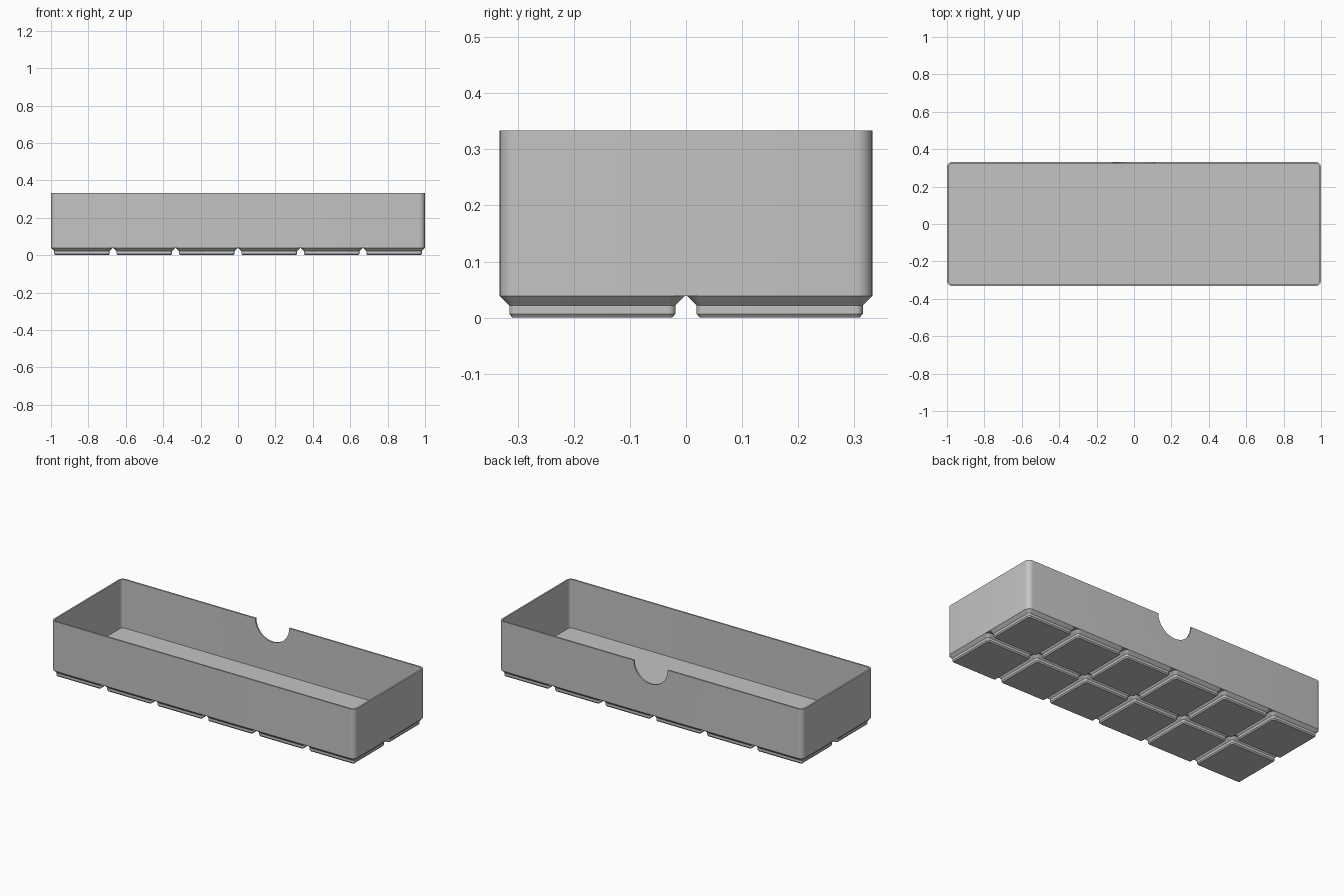
import bpy, bmesh, math

cube = bpy.data.objects.get("Cube")
if cube:
    bpy.data.objects.remove(cube, do_unlink=True)

LENGTH, WIDTH, HEIGHT = 2.0, 0.664, 0.334
WALL, FLOOR, BASE = 0.0095, 0.045, 0.039
RADIUS, PITCH, NOTCH = 0.03, 0.334, 0.112
COLUMNS, ROWS = 6, 2

grey = bpy.data.materials.new("plain grey")
grey.use_nodes = True
GREY = (0.55, 0.55, 0.55, 1)
grey.diffuse_color = GREY
grey.node_tree.nodes["Principled BSDF"].inputs["Base Color"].default_value = GREY


def rounded_ring(bm, hx, hy, r, z, steps=8):
    """One loop of vertices around a rounded rectangle."""
    ring = []
    for quarter, (sx, sy) in enumerate([(1, 1), (-1, 1), (-1, -1), (1, -1)]):
        for i in range(steps + 1):
            a = (quarter + i / steps) * math.pi / 2
            ring.append(bm.verts.new((sx * (hx - r) + r * math.cos(a),
                                      sy * (hy - r) + r * math.sin(a), z)))
    return ring


def loft(name, sections, cap_end=True):
    """Skin rounded rectangles given as (half x, half y, radius, z)."""
    bm = bmesh.new()
    rings = [rounded_ring(bm, *s) for s in sections]
    for low, high in zip(rings, rings[1:]):
        for i in range(len(low)):
            j = (i + 1) % len(low)
            bm.faces.new((low[i], low[j], high[j], high[i]))
    bm.faces.new(rings[0][::-1])
    if cap_end:
        bm.faces.new(rings[-1])
    mesh = bpy.data.meshes.new(name)
    bm.to_mesh(mesh)
    bm.free()
    mesh.materials.append(grey)
    obj = bpy.data.objects.new(name, mesh)
    bpy.context.collection.objects.link(obj)
    return obj


def activate(obj):
    bpy.ops.object.select_all(action='DESELECT')
    obj.select_set(True)
    bpy.context.view_layer.objects.active = obj


# Open tray: outer wall, rim, inner wall and floor in one skin
hx, hy = LENGTH / 2, WIDTH / 2
ix, iy, ir = hx - WALL, hy - WALL, RADIUS - WALL
tray = loft("tray", [(hx, hy, RADIUS, BASE), (hx, hy, RADIUS, HEIGHT),
                     (ix, iy, ir, HEIGHT), (ix, iy, ir, FLOOR)])

# Half-round finger notch in the back wall
bpy.ops.mesh.primitive_cylinder_add(vertices=64, radius=NOTCH, depth=0.1,
                                    location=(0, hy, HEIGHT),
                                    rotation=(math.pi / 2, 0, 0))
cutter = bpy.context.object
cutter.name = "notch_cutter"
cutter.hide_render = True
activate(tray)
cut = tray.modifiers.new("finger notch", 'BOOLEAN')
cut.operation, cut.solver, cut.object = 'DIFFERENCE', 'EXACT', cutter
bpy.ops.object.modifier_apply(modifier=cut.name)
bpy.data.objects.remove(cutter, do_unlink=True)
activate(tray)
bpy.ops.object.shade_smooth_by_angle(angle=math.radians(30))

# Stepped foot, repeated on a grid below the tray
foot = loft("foot", [(0.1425, 0.1425, 0.007, 0), (0.148, 0.148, 0.0125, 0.007),
                     (0.148, 0.148, 0.0125, 0.022), (0.165, 0.165, RADIUS, BASE)],
            cap_end=False)
activate(foot)
bpy.ops.object.shade_smooth_by_angle(angle=math.radians(30))
for col in range(COLUMNS):
    for row in range(ROWS):
        item = foot
        if col or row:
            item = foot.copy()
            bpy.context.collection.objects.link(item)
        item.name = f"foot_{col + 1}_{row + 1}"
        item.location = ((col - (COLUMNS - 1) / 2) * PITCH,
                         (row - (ROWS - 1) / 2) * PITCH, 0)
